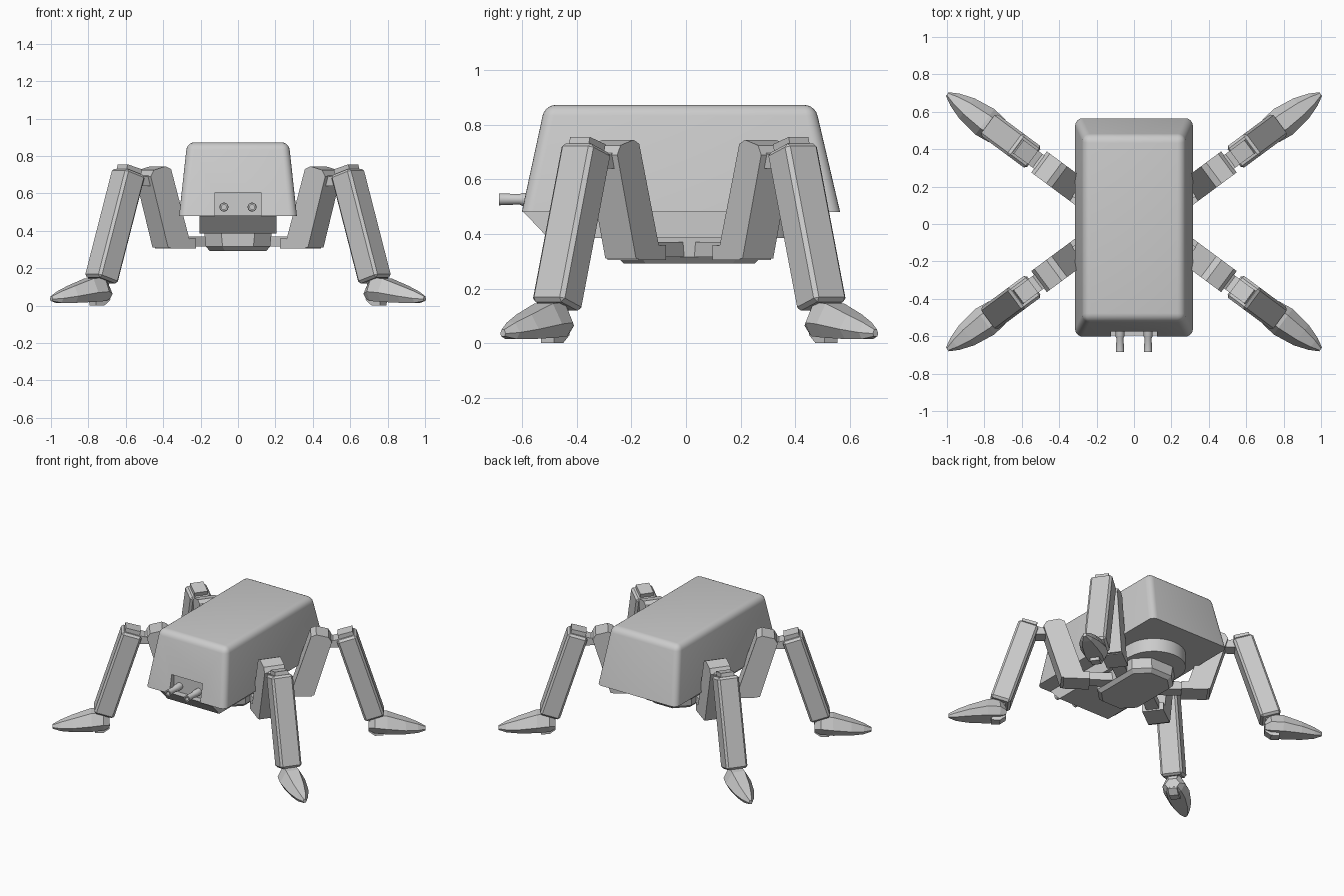
import bpy, bmesh
from math import sin, cos, pi, hypot
from mathutils import Vector

if "Cube" in bpy.data.objects:
    bpy.data.objects.remove(bpy.data.objects["Cube"])


def make(name, loops, xf=lambda p: p, bevel=0, segs=1):
    """Skin a stack of equal-length loops, cap both ends."""
    bm = bmesh.new()
    rings = [[bm.verts.new(xf(Vector(p))) for p in l] for l in loops]
    n = len(rings[0])
    for a, b in zip(rings, rings[1:]):
        for i in range(n):
            j = (i + 1) % n
            bm.faces.new((a[i], a[j], b[j], b[i]))
    bm.faces.new(rings[0][::-1])
    bm.faces.new(rings[-1])
    bmesh.ops.recalc_face_normals(bm, faces=bm.faces)
    if bevel:
        bmesh.ops.bevel(bm, geom=bm.edges[:], offset=bevel, segments=segs,
                        profile=0.5, affect='EDGES')
    me = bpy.data.meshes.new(name)
    bm.to_mesh(me)
    bm.free()
    ob = bpy.data.objects.new(name, me)
    bpy.context.collection.objects.link(ob)
    return ob


def rect(x, y0, y1, z):
    return [(-x, y0, z), (x, y0, z), (x, y1, z), (-x, y1, z)]


def smooth(ob):
    bpy.ops.object.select_all(action='DESELECT')
    ob.select_set(True)
    bpy.context.view_layer.objects.active = ob
    bpy.ops.object.shade_smooth_by_angle(angle=0.6)


# Main hull: tapered box with rounded top and corners, open-edged base
hull = make("hull", [rect(.315, -.602, .565, .48), rect(.272, -.517, .473, .873)])
bm = bmesh.new()
bm.from_mesh(hull.data)
edges = [e for e in bm.edges if max(v.co.z for v in e.verts) > .6]
bmesh.ops.bevel(bm, geom=edges, offset=.04, segments=5, profile=.5, affect='EDGES')
bm.to_mesh(hull.data)
bm.free()

# Gun recess in the front of the hull
cutter = make("recess_cutter", [rect(.122, -.7, -.55, .4), rect(.122, -.7, -.55, .605)])
cutter.hide_render = True
cutter.hide_viewport = True
mod = hull.modifiers.new("recess", 'BOOLEAN')
mod.object = cutter
mod.solver = 'EXACT'
smooth(hull)

# Keel below the hull: sloped front, round back
def keel_loop(y0, z):
    arc = [(.205 * cos(pi * i / 16), .2 + .205 * sin(pi * i / 16), z) for i in range(17)]
    return [(-.205, y0, z), (.205, y0, z)] + arc

smooth(make("keel", [keel_loop(-.505, .385), keel_loop(-.597, .482)]))

# Pelvis carrying the legs: chamfered octagon
def octagon(x, y, c, z):
    q = [(x, y - c), (x - c, y)]
    pts = q + [(-a, b) for a, b in q[::-1]]
    pts += [(-a, -b) for a, b in pts]
    return [(a, b + .012, z) for a, b in pts]

make("pelvis", [octagon(.15, .24, .08, .292), octagon(.172, .265, .09, .315),
                octagon(.18, .27, .09, .39)])

# Guns
for s, side in ((-1, "left"), (1, "right")):
    def ring(r, y):
        return [(s * .075 + r * cos(pi * i / 8), y, .527 + r * sin(pi * i / 8))
                for i in range(16)]
    smooth(make(side + "_gun", [ring(.024, -.53), ring(.024, -.6), ring(.019, -.61),
                                ring(.022, -.685), ring(.013, -.685), ring(.013, -.65)]))


# Legs are drawn in (u outward, w sideways, z) and mapped to each corner
def leg_map(sx, sy):
    def f(p):
        u, w, z = p
        return Vector((sx * (.17 + .804 * u - .595 * w),
                       .012 + sy * (.07 + .595 * u + .804 * w), z))
    return f


def slab(name, prof, width, xf, bevel=0):
    make(name, [[(u, s * width / 2, z) for u, z in prof] for s in (-1, 1)], xf, bevel)


def beam(a, b, t):
    d = hypot(b[0] - a[0], b[1] - a[1])
    nu, nz = (b[1] - a[1]) / d * t / 2, -(b[0] - a[0]) / d * t / 2
    return [(a[0] - nu, a[1] - nz), (a[0] + nu, a[1] + nz),
            (b[0] + nu, b[1] + nz), (b[0] - nu, b[1] - nz)]


# Foot sections: u, half width, low z, high z
FOOT = [(.66, .05, .04, .10), (.70, .075, .025, .15), (.78, .085, .02, .145),
        (.90, .068, .015, .105), (.98, .04, .015, .075), (1.03, .012, .025, .05)]

for sx, xn in ((-1, "left"), (1, "right")):
    for sy, yn in ((-1, "front"), (1, "back")):
        n, xf = yn + "_" + xn, leg_map(sx, sy)
        slab(n + "_hip_peg", [(-.06, .315), (.2, .315), (.2, .37), (-.06, .37)], .085, xf)
        slab(n + "_hip_block", [(.12, .305), (.29, .305), (.29, .35), (.12, .36)], .14, xf)
        slab(n + "_upper_leg", [(.16, .345), (.19, .31), (.305, .31), (.42, .69),
                                (.40, .725), (.32, .745), (.285, .73)], .14, xf)
        slab(n + "_knee", [(.33, .64), (.54, .64), (.54, .72), (.43, .69), (.33, .735)],
             .09, xf)
        slab(n + "_lower_leg", beam((.70, .135), (.515, .715), .135), .145, xf, .014)
        slab(n + "_knee_cap", beam((.53, .66), (.507, .742), .10), .09, xf)
        slab(n + "_ankle", [(.66, .03), (.70, 0), (.755, 0), (.76, .13), (.67, .14)], .06, xf)
        make(n + "_foot", [[(u, -w * .65, lo), (u, w * .65, lo), (u, w, lo * .6 + hi * .4),
                            (u, w * .5, hi), (u, -w * .5, hi), (u, -w, lo * .6 + hi * .4)]
                           for u, w, lo, hi in FOOT], xf)
